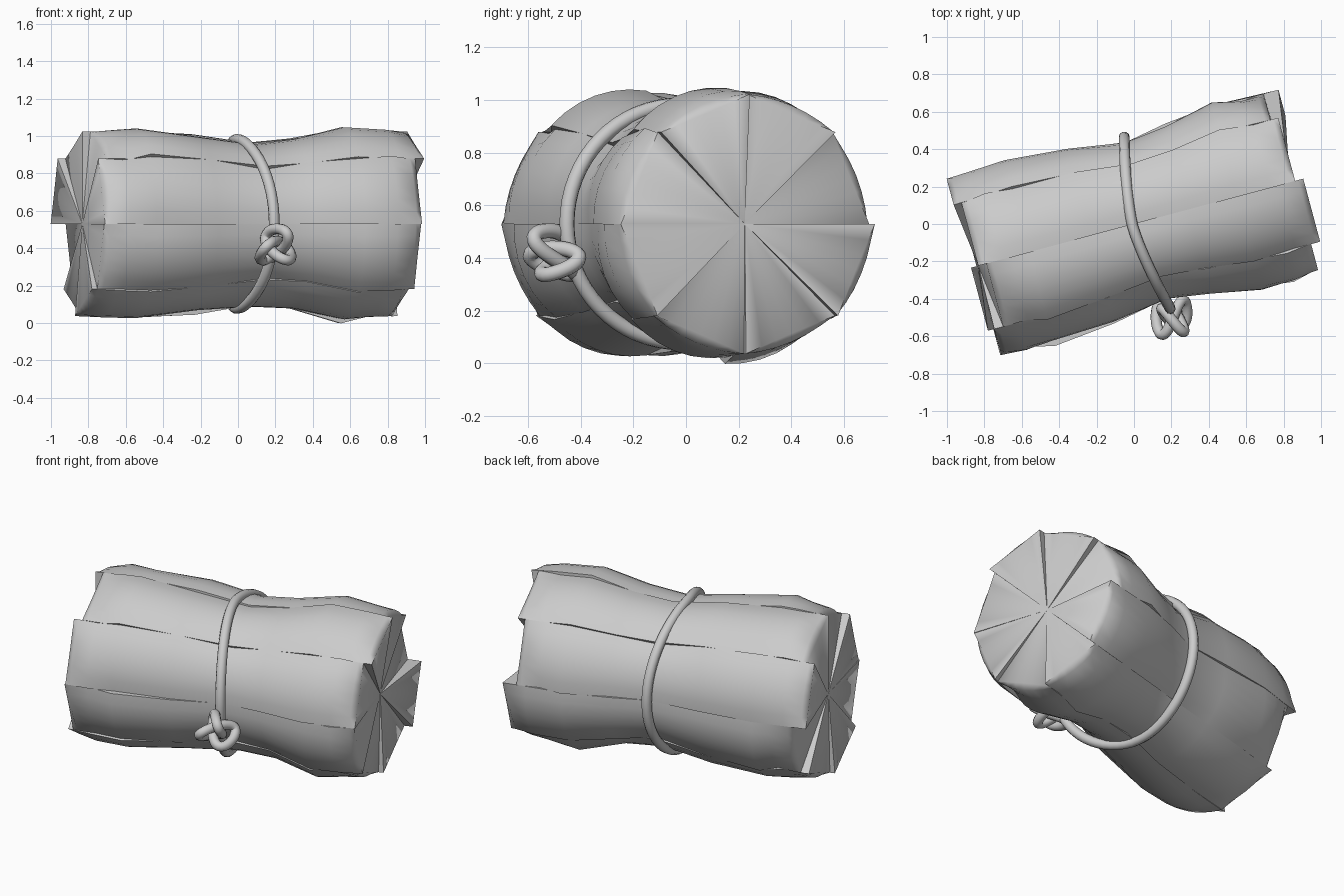
import bpy, bmesh, math, random
from mathutils import Vector

if "Cube" in bpy.data.objects:
    bpy.data.objects.remove(bpy.data.objects["Cube"])

random.seed(11)
TURN = math.radians(15)
MID_Z = 0.53
HALF = 0.877
SEG = 6

# radius along the bundle, pinched where the rope ties it
PROFILE = [(-0.74, .499), (-0.58, .508), (-0.24, .472), (0.07, .425),
           (0.30, .455), (0.57, .508), (0.74, .499)]
# lengthwise shift of each log, counter-clockwise round the axis
SHIFTS = [-.028, .015, .06, .01, .005, -.025, .005, .055]


def finish(obj, angle):
    obj.rotation_euler.z = TURN
    obj.location.z = MID_Z
    bpy.ops.object.select_all(action='DESELECT')
    obj.select_set(True)
    bpy.context.view_layer.objects.active = obj
    if obj.type == 'CURVE':
        bpy.ops.object.convert(target='MESH')
    bpy.ops.object.shade_smooth_by_angle(angle=math.radians(angle))


def split_log(index, shift):
    # stations: position, radius, how far the middle of the bark is rounded in
    st = [(shift - HALF, .493, .05), (shift - HALF + .03, .494, .018)]
    st += [(u + (shift if abs(u) > .7 else 0), r + random.uniform(-.014, .014), 0)
           for u, r in PROFILE]
    st += [(shift + HALF - .03, .494, .018), (shift + HALF, .493, .05)]
    bm = bmesh.new()
    rings = []
    for n, (u, r, inset) in enumerate(st):
        inner = 1 < n < len(st) - 2
        tilt = random.uniform(-.012, .012) if inner else 0
        # the split ends all meet at one point on the axis
        core = max(-.862, min(.862, u)) if inner else math.copysign(.862, u)
        ring = [bm.verts.new((core, 0, 0))]
        for k in range(SEG + 1):
            t = 2 * k / SEG - 1
            a = math.radians(45 * (index + k / SEG))
            rad = r + tilt * t + (.010 - inset) * (1 - t * t)
            ring.append(bm.verts.new((u, rad * math.cos(a), rad * math.sin(a))))
        rings.append(ring)
    n = SEG + 2
    for a, b in zip(rings, rings[1:]):
        for k in range(n):
            bm.faces.new((a[k], a[(k + 1) % n], b[(k + 1) % n], b[k]))
    for ring in (rings[0], rings[-1]):
        for k in range(1, n - 1):
            bm.faces.new((ring[0], ring[k], ring[k + 1]))
    bmesh.ops.remove_doubles(bm, verts=bm.verts, dist=.0001)
    bmesh.ops.recalc_face_normals(bm, faces=bm.faces)
    me = bpy.data.meshes.new("split_log")
    bm.to_mesh(me)
    bm.free()
    obj = bpy.data.objects.new(f"split_log_{index + 1}", me)
    bpy.context.collection.objects.link(obj)
    finish(obj, 72)


def rope(name, points):
    cu = bpy.data.curves.new(name, 'CURVE')
    cu.dimensions = '3D'
    cu.bevel_depth = .029
    cu.bevel_resolution = 3
    sp = cu.splines.new('POLY')
    sp.points.add(len(points) - 1)
    for p, co in zip(sp.points, points):
        p.co = (*co, 1)
    sp.use_cyclic_u = True
    obj = bpy.data.objects.new(name, cu)
    bpy.context.collection.objects.link(obj)
    finish(obj, 60)


# ring of eight split logs
for i, s in enumerate(SHIFTS):
    split_log(i, s)

# rope loop round the waist
loop = []
for i in range(64):
    a = math.tau * i / 64
    loop.append((-.01 + .08 * abs(math.cos(a)) ** 1.5,
                 -.012 + .475 * math.cos(a), .452 * math.sin(a)))
rope("rope_loop", loop)

# knot on the front of the loop
centre = Vector((.068, -.535, -.125))
knot = []
for i in range(72):
    t = math.tau * i / 72
    x = .033 * (math.sin(t) + 2 * math.sin(2 * t))
    z = -.033 * (math.cos(t) - 2 * math.cos(2 * t))
    knot.append(centre + Vector((x, .075 * math.sin(3 * t) - .25 * z, z)))
rope("rope_knot", knot)
